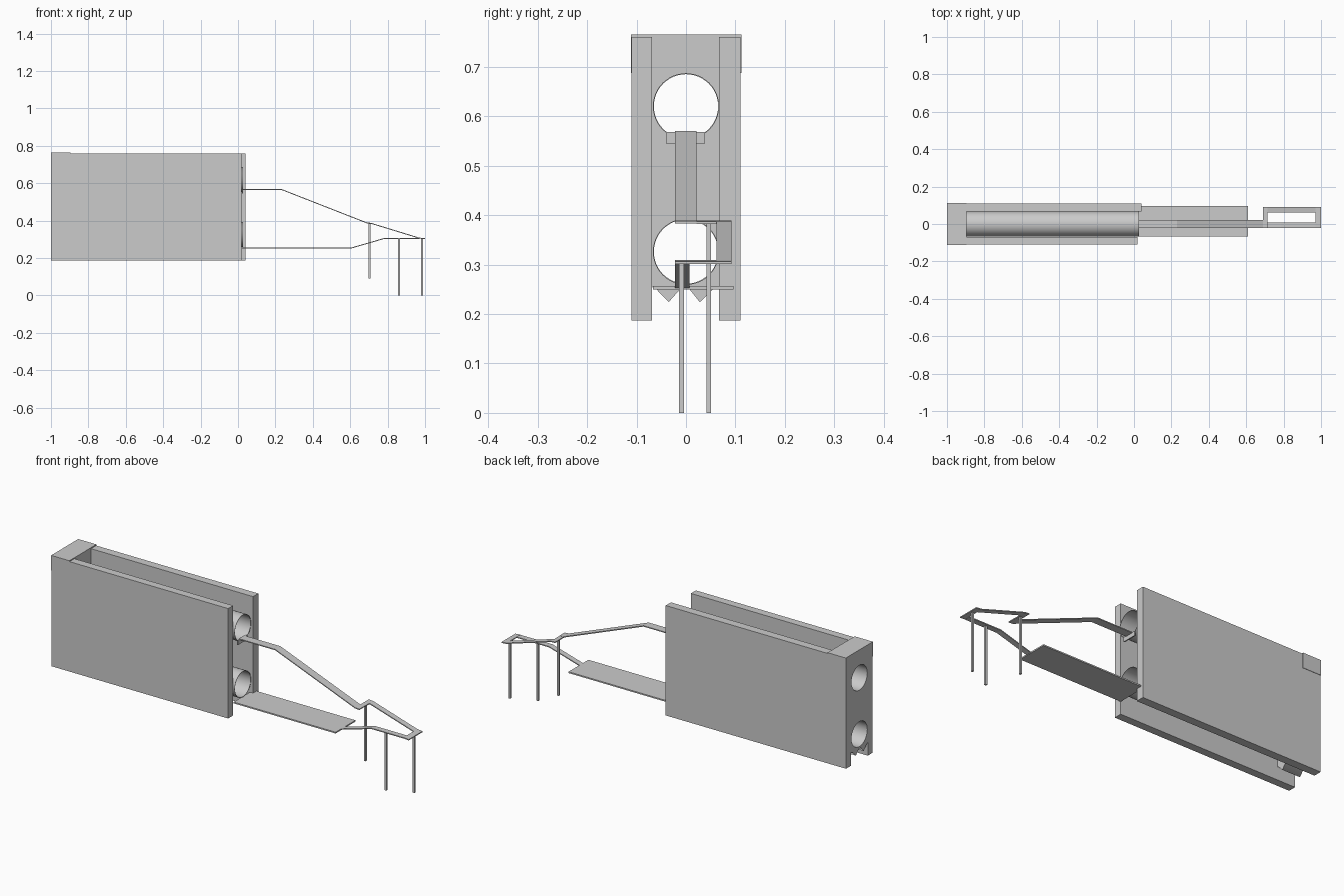
import bpy, bmesh, math
from mathutils import Matrix

if "Cube" in bpy.data.objects:
    bpy.data.objects.remove(bpy.data.objects["Cube"])


def finish(name, bm):
    bmesh.ops.recalc_face_normals(bm, faces=bm.faces)
    me = bpy.data.meshes.new(name)
    bm.to_mesh(me)
    bm.free()
    ob = bpy.data.objects.new(name, me)
    bpy.context.collection.objects.link(ob)
    return ob


def box(name, x, y, z):
    bm = bmesh.new()
    size = Matrix.Diagonal((x[1] - x[0], y[1] - y[0], z[1] - z[0], 1))
    mid = Matrix.Translation((sum(x) / 2, sum(y) / 2, sum(z) / 2))
    bmesh.ops.create_cube(bm, size=1, matrix=mid @ size)
    return finish(name, bm)


def strip(name, path, y, t=0.005):
    """Thin strip following an x-z path, spanning a y range."""
    bm = bmesh.new()
    rings = [[bm.verts.new((px, yy, pz + dz))
              for yy, dz in ((y[0], 0), (y[1], 0), (y[1], -t), (y[0], -t))]
             for px, pz in path]
    for a, b in zip(rings, rings[1:]):
        for i in range(4):
            j = (i + 1) % 4
            bm.faces.new((a[i], a[j], b[j], b[i]))
    bm.faces.new(rings[0])
    bm.faces.new(rings[-1])
    return finish(name, bm)


R = 0.067
TUBES = {"upper": 0.62, "lower": 0.326}

# Side walls
box("front_wall", (-1, 0.02), (-0.11, -0.069), (0.187, 0.76))
box("back_wall", (-1, 0.04), (0.067, 0.11), (0.187, 0.76))

# Cap over the closed end
box("end_cap", (-1, -0.895), (-0.111, 0.112), (0.687, 0.765))

# End block with two round openings and two small feet
cu = bpy.data.curves.new("end_block", 'CURVE')
cu.dimensions = '2D'
cu.fill_mode = 'BOTH'
cu.extrude = 0.0515
outline = [(-0.069, 0.76), (-0.069, 0.255), (-0.06, 0.25), (-0.035, 0.224), (-0.012, 0.25),
           (0.007, 0.25), (0.028, 0.224), (0.055, 0.25), (0.067, 0.255), (0.067, 0.76)]
holes = [[((R - 0.002) * math.cos(i * math.tau / 48), z + (R - 0.002) * math.sin(i * math.tau / 48))
          for i in range(48)] for z in TUBES.values()]
for pts in [outline] + holes:
    sp = cu.splines.new('POLY')
    sp.points.add(len(pts) - 1)
    for p, (u, v) in zip(sp.points, pts):
        p.co = (u, v, 0, 1)
    sp.use_cyclic_u = True
tmp = bpy.data.objects.new("end_block_outline", cu)
bpy.context.collection.objects.link(tmp)
me = bpy.data.meshes.new_from_object(tmp.evaluated_get(bpy.context.evaluated_depsgraph_get()))
bpy.data.objects.remove(tmp)
me.transform(Matrix.Translation((-0.9485, 0, 0)) @ Matrix.Rotation(math.pi / 2, 4, 'Z')
             @ Matrix.Rotation(math.pi / 2, 4, 'X'))
bpy.context.collection.objects.link(bpy.data.objects.new("end_block", me))

# Open tubes
for label, z in TUBES.items():
    bm = bmesh.new()
    n, ends = 48, (-0.998, 0.028)
    rings = []
    for x, r in ((ends[0], R), (ends[1], R), (ends[1], R - 0.002), (ends[0], R - 0.002)):
        rings.append([bm.verts.new((x, r * math.cos(i * math.tau / n), z + r * math.sin(i * math.tau / n)))
                      for i in range(n)])
    for k in range(4):
        a, b = rings[k], rings[(k + 1) % 4]
        for i in range(n):
            j = (i + 1) % n
            bm.faces.new((a[i], a[j], b[j], b[i]))
    ob = finish(label + "_tube", bm)
    bpy.context.view_layer.objects.active = ob
    ob.select_set(True)
    bpy.ops.object.shade_smooth_by_angle()
    ob.select_set(False)

# Upper track, from the upper tube down to the turn
strip("upper_track", [(0.02, 0.57), (0.23, 0.57), (0.69, 0.39), (0.715, 0.388)], (-0.022, 0.021))
box("upper_track_bracket", (0.022, 0.028), (-0.04, 0.038), (0.545, 0.568))

# Loop at the far end
strip("turn_first", [(0.69, 0.389), (0.715, 0.387)], (0.021, 0.092))
strip("loop_slope", [(0.715, 0.387), (0.97, 0.309)], (0.062, 0.092))
strip("turn_last", [(0.97, 0.309), (1.0, 0.306)], (-0.022, 0.092))
strip("return_track", [(0.97, 0.308), (0.785, 0.308), (0.605, 0.256)], (-0.022, 0.007))

# Board feeding the lower tube
box("lower_board", (0.022, 0.61), (-0.067, 0.096), (0.25, 0.257))

# Support posts
for name, x, y, z0, z1 in (("inner_post", 0.703, 0.046, 0.09, 0.385),
                           ("middle_post", 0.86, -0.009, 0, 0.304),
                           ("outer_post", 0.984, 0.046, 0, 0.304)):
    box(name, (x - 0.005, x + 0.005), (y - 0.005, y + 0.005), (z0, z1))
